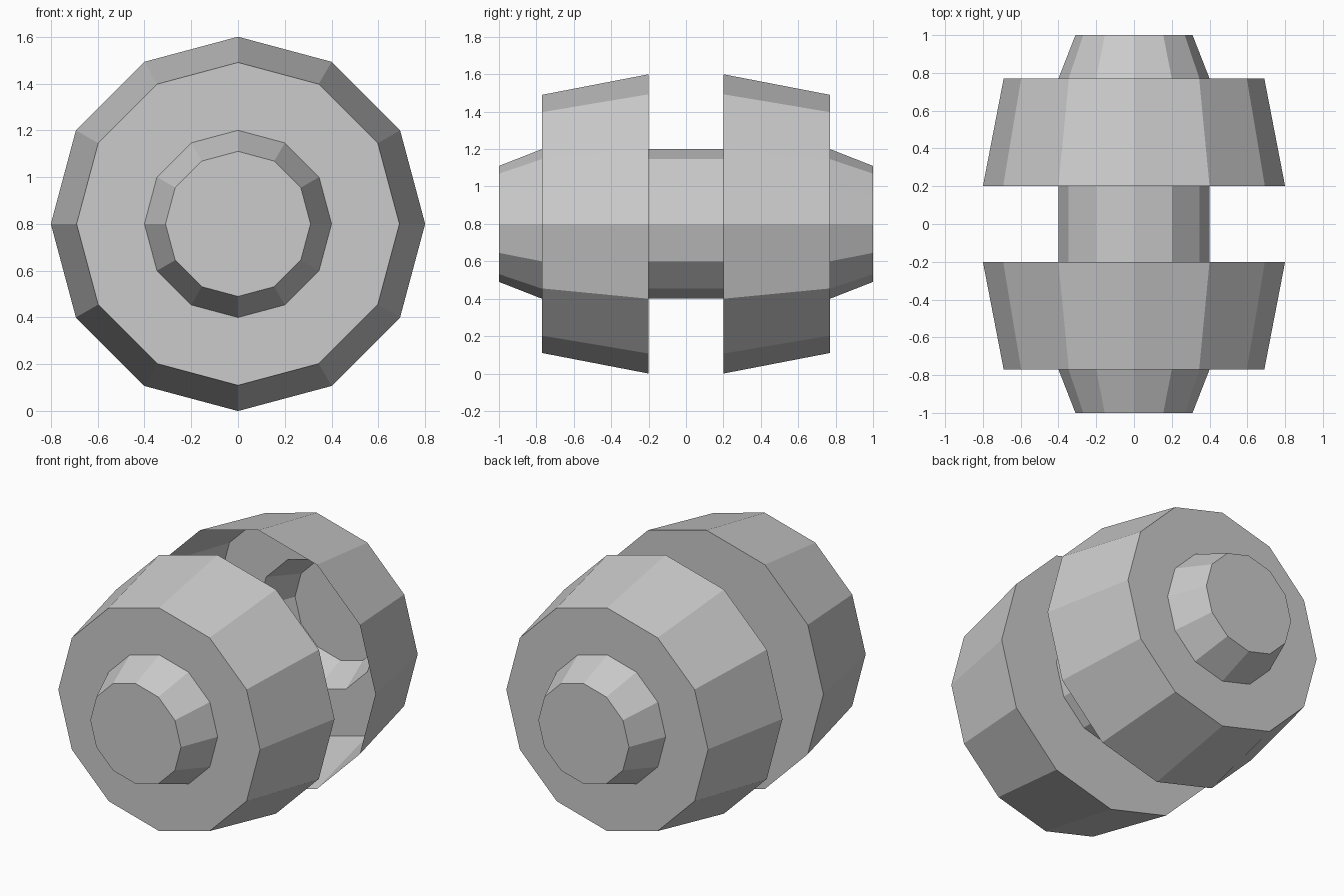
import bpy
import bmesh
from math import sin, cos, tau

cube = bpy.data.objects.get("Cube")
if cube:
    bpy.data.objects.remove(cube)

SIDES = 12
AXIS_HEIGHT = 0.8

grey = bpy.data.materials.new("plain grey")
grey.use_nodes = True
colour = (0.6, 0.6, 0.6, 1)
grey.diffuse_color = colour
grey.node_tree.nodes["Principled BSDF"].inputs["Base Color"].default_value = colour


def lathe(name, profile, cap_start=False, cap_end=False):
    """Turn (y, radius) points, listed front to back, around the long axis."""
    bm = bmesh.new()
    rings = []
    for y, r in profile:
        angles = [tau * i / SIDES for i in range(SIDES)]
        rings.append([bm.verts.new((r * sin(a), y, AXIS_HEIGHT + r * cos(a)))
                      for a in angles])
    for near, far in zip(rings, rings[1:]):
        for i in range(SIDES):
            j = (i + 1) % SIDES
            bm.faces.new((near[i], near[j], far[j], far[i]))
    if cap_start:
        bm.faces.new(rings[0][::-1])
    if cap_end:
        bm.faces.new(rings[-1])
    mesh = bpy.data.meshes.new(name)
    bm.to_mesh(mesh)
    bm.free()
    mesh.materials.append(grey)
    obj = bpy.data.objects.new(name, mesh)
    bpy.context.collection.objects.link(obj)
    return obj


# Tapered end hubs, hollow behind their flat caps
lathe("front_hub", [(-1, 0.31), (-0.77, 0.4)], cap_start=True)
lathe("rear_hub", [(0.77, 0.4), (1, 0.31)], cap_end=True)

# Front drum has an inner wall; the rear drum is open towards the middle
lathe("front_drum", [(-0.77, 0.4), (-0.77, 0.69), (-0.2, 0.8), (-0.2, 0.4)])
lathe("rear_drum", [(0.2, 0.8), (0.77, 0.69), (0.77, 0.4)])

# Axle tube joining the drums
lathe("axle", [(-0.2, 0.4), (0.2, 0.4)])
